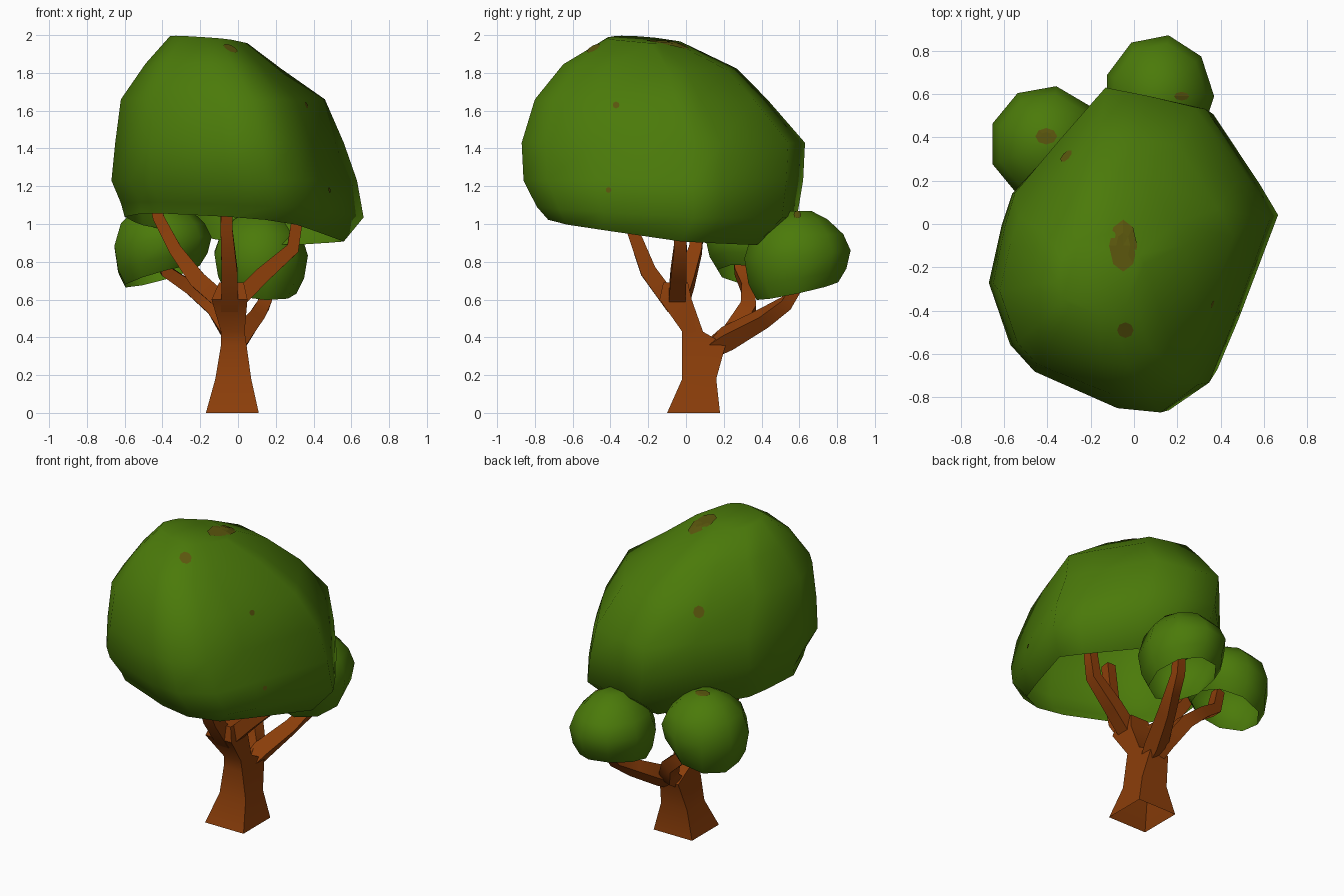
import bpy, bmesh, math
from mathutils import Vector
from mathutils.bvhtree import BVHTree

if "Cube" in bpy.data.objects:
    bpy.data.objects.remove(bpy.data.objects["Cube"])


def material(name, rgb):
    m = bpy.data.materials.new(name)
    m.diffuse_color = (*rgb, 1)
    m.use_nodes = True
    m.node_tree.nodes["Principled BSDF"].inputs["Base Color"].default_value = m.diffuse_color
    return m


GREEN = material("leaf green", (0.07, 0.195, 0.003))
BROWN = material("bark brown", (0.26, 0.048, 0.003))
OLIVE = material("olive patch", (0.105, 0.095, 0.004))


def skin_rings(name, rings, mat, angle=None, open_base=False):
    """Bridge equal rings of points, cap the ends, make an object."""
    bm = bmesh.new()
    rows = [[bm.verts.new(p) for p in ring] for ring in rings]
    n = len(rows[0])
    for a, b in zip(rows, rows[1:]):
        for i in range(n):
            bm.faces.new((a[i], a[(i + 1) % n], b[(i + 1) % n], b[i]))
    base = bm.faces.new(rows[0][::-1])
    bm.faces.new(rows[-1])
    bmesh.ops.recalc_face_normals(bm, faces=bm.faces)
    if open_base:
        bmesh.ops.delete(bm, geom=[base], context='FACES_ONLY')
    me = bpy.data.meshes.new(name)
    bm.to_mesh(me)
    bm.free()
    me.materials.append(mat)
    ob = bpy.data.objects.new(name, me)
    bpy.context.collection.objects.link(ob)
    if angle:
        bpy.ops.object.select_all(action='DESELECT')
        bpy.context.view_layer.objects.active = ob
        ob.select_set(True)
        bpy.ops.object.shade_smooth_by_angle(angle=math.radians(angle))
    return ob


def loft(name, outline, levels, mat, angle=None):
    """Fit an outline (0..1 box) into each level: z, x0, x1, y0, y1, tilt_x, tilt_y."""
    rings = []
    for z, x0, x1, y0, y1, tx, ty in levels:
        pts = [(x0 + u * (x1 - x0), y0 + v * (y1 - y0)) for u, v in outline]
        rings.append([(x, y, z + tx * x + ty * y) for x, y in pts])
    return skin_rings(name, rings, mat, angle, open_base=True)


def branch(name, path):
    """Four-sided tapered limb through (x, y, z, half width) points."""
    pts = [Vector(p[:3]) for p in path]
    rings = []
    for i, p in enumerate(pts):
        t = (pts[min(i + 1, len(pts) - 1)] - pts[max(i - 1, 0)]).normalized()
        s = Vector((0, 1, 0)).cross(t).normalized()
        u = t.cross(s)
        r = path[i][3]
        rings.append([p + r * (a * s + b * u) for a, b in ((1, 1), (-1, 1), (-1, -1), (1, -1))])
    return skin_rings(name, rings, BROWN, 45)


def clump(name, c, size, tx, ty):
    """Small hollow leaf ball with a tilted open underside."""
    circle = [(0.5 + 0.5 * math.cos(k * math.tau / 9), 0.5 + 0.5 * math.sin(k * math.tau / 9)) for k in range(9)]
    levels = []
    for f, s in ((.08, .78), (.25, .94), (.5, 1.02), (.73, .88), (.9, .58), (1, .26)):
        k = max(0, 1.1 - 1.5 * f)
        a, b = tx * k, ty * k
        hx, hy = size[0] * s / 2, size[1] * s / 2
        z = c[2] + (f - 0.5) * size[2] - a * c[0] - b * c[1]
        levels.append((z, c[0] - hx, c[0] + hx, c[1] - hy, c[1] + hy, a, b))
    return loft(name, circle, levels, GREEN, 60)


# Trunk: square, flared foot, widening where the branches part
square = [(0, 0), (1, 0), (1, 1), (0, 1)]
loft("trunk", square, [
    (0, -.17, .11, -.10, .18, 0, 0),
    (.18, -.12, .07, -.02, .16, 0, 0),
    (.36, -.09, .045, -.02, .21, 0, 0),
    (.43, -.09, .035, -.02, .09, 0, 0),
    (.60, -.14, .05, -.14, .03, 0, 0),
    (.69, -.10, .03, -.12, .01, 0, 0)], BROWN, 45)

# Branches
branch("front_branch", [(-.045, -.06, .56, .045), (-.045, -.20, .75, .042), (-.06, -.28, .96, .032), (-.06, -.31, 1.2, .03)])
branch("right_branch", [(-.03, -.05, .57, .045), (.13, -.04, .73, .042), (.29, -.03, .87, .034), (.31, -.03, 1.0, .03), (.32, -.03, 1.2, .028)])
branch("left_branch", [(-.06, -.04, .57, .045), (-.21, .0, .70, .045), (-.33, .05, .86, .034), (-.42, .07, 1.03, .03), (-.46, .08, 1.2, .028)])
branch("back_branch", [(-.02, .09, .31, .035), (.01, .22, .395, .05), (.09, .41, .50, .04), (.14, .53, .58, .033), (.15, .59, .67, .03), (.15, .60, .82, .028)])
branch("back_left_branch", [(-.03, .12, .33, .035), (-.04, .24, .42, .045), (-.12, .33, .55, .042), (-.25, .33, .66, .035), (-.38, .29, .75, .032), (-.43, .27, .90, .028)])

# Main canopy: hollow, plan outline fitted to the front and side silhouettes
plan = [(.66, .04), (.57, .20), (.35, .55), (.12, .60), (-.10, .64), (-.33, .40), (-.56, .15), (-.61, 0),
        (-.67, -.27), (-.57, -.56), (-.46, -.68), (-.04, -.85), (.18, -.87), (.37, -.74), (.47, -.49)]
plan = [((x + .67) / 1.33, (y + .87) / 1.51) for x, y in plan]
canopy = loft("canopy", plan, [
    (.955, -.60, .56, -.73, .44, -.09, -.11),
    (1.07, -.62, .665, -.79, .59, -.05, -.04),
    (1.23, -.67, .63, -.86, .62, 0, 0),
    (1.43, -.65, .56, -.87, .63, 0, 0),
    (1.66, -.62, .46, -.80, .43, 0, 0),
    (1.825, -.49, .23, -.65, .27, -.03, -.03),
    (1.95, -.36, .05, -.42, -.03, -.08, -.06)], GREEN, 60)

# Two smaller leaf clumps at the back
left_clump = clump("left_leaf_clump", (-.405, .37, .905), (.52, .53, .43), .28, -.12)
back_clump = clump("back_leaf_clump", (.115, .59, .84), (.50, .56, .46), -.08, .22)


def patch(name, target, start, aim, rx, ry):
    """Bark-coloured film draped on a leaf surface."""
    me = target.data
    tree = BVHTree.FromPolygons([v.co for v in me.vertices], [p.vertices[:] for p in me.polygons])
    aim = Vector(aim).normalized()
    s = Vector((0, 1, 0)) if abs(aim.x) > .9 else Vector((1, 0, 0))
    s = (s - aim * s.dot(aim)).normalized()
    u = aim.cross(s)
    bm = bmesh.new()

    def drape(f, a):
        origin = Vector(start) + s * rx * f * math.cos(a) + u * ry * f * math.sin(a)
        hit = tree.ray_cast(origin, aim)[0]
        return bm.verts.new((hit or origin) - aim * .005)

    n = 8
    mid = drape(0, 0)
    inner, outer = ([drape(f, k * math.tau / n) for k in range(n)] for f in (.5, 1))
    for i in range(n):
        j = (i + 1) % n
        bm.faces.new((mid, inner[i], inner[j]))
        bm.faces.new((inner[i], outer[i], outer[j], inner[j]))
    bmesh.ops.recalc_face_normals(bm, faces=bm.faces)
    bm.normal_update()
    if sum((f.normal.dot(aim) for f in bm.faces)) > 0:
        bmesh.ops.reverse_faces(bm, faces=bm.faces)
    out = bpy.data.meshes.new(name)
    bm.to_mesh(out)
    bm.free()
    out.materials.append(OLIVE)
    bpy.context.collection.objects.link(bpy.data.objects.new(name, out))


DOWN, LEFT = (0, 0, -1), (-1, 0, 0)
patch("crown_patch", canopy, (-.05, -.10, 3), DOWN, .065, .12)
patch("front_crown_patch", canopy, (-.04, -.49, 3), DOWN, .038, .036)
patch("right_upper_patch", canopy, (2, -.37, 1.63), LEFT, .018, .018)
patch("right_lower_patch", canopy, (2, -.41, 1.18), LEFT, .015, .015)
patch("back_patch", canopy, (-2, 2, 1.6), (1, -1, 0), .035, .035)
patch("left_clump_patch", left_clump, (-.405, .405, 3), DOWN, .05, .038)
patch("back_clump_patch", back_clump, (.22, .59, 3), DOWN, .035, .02)
